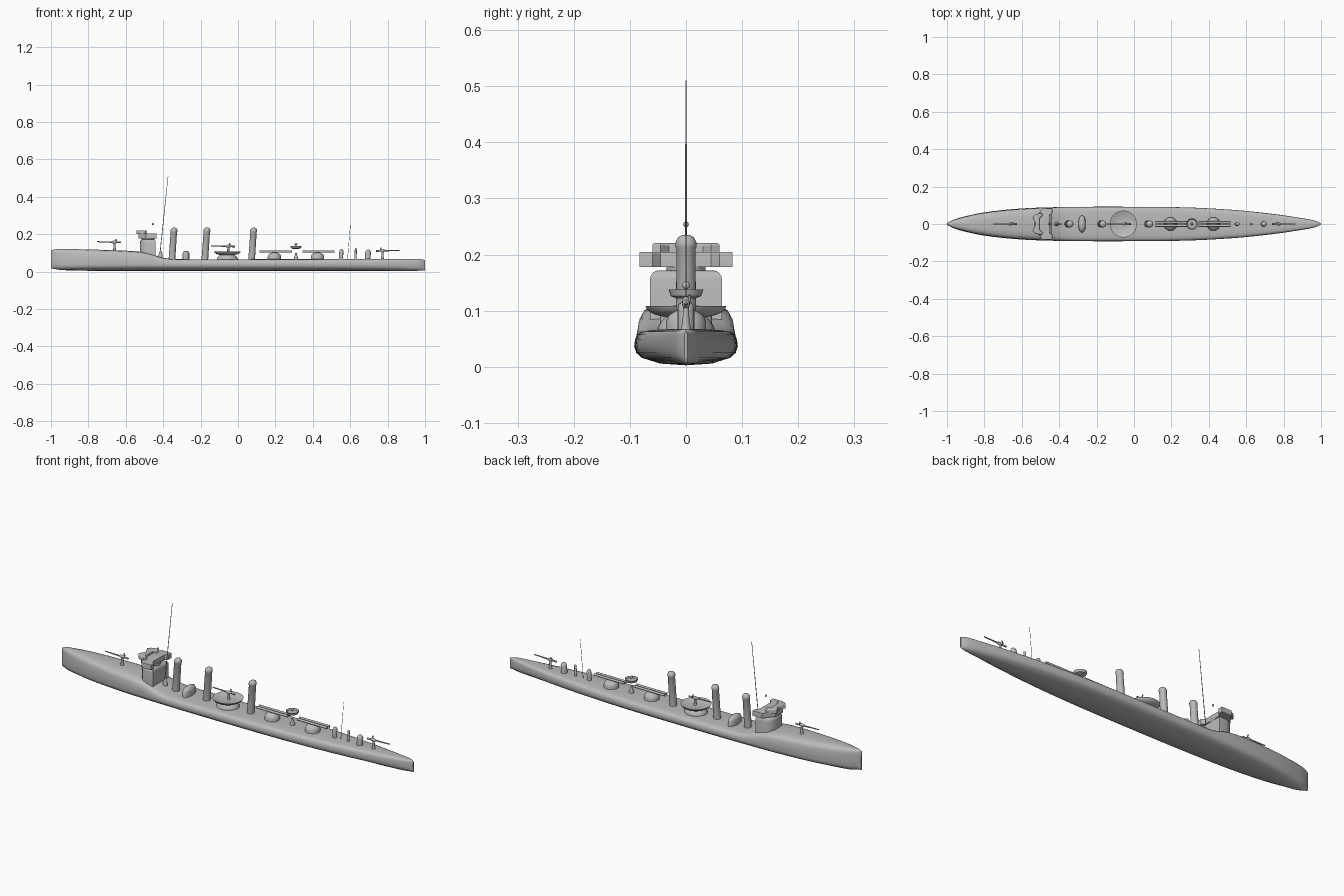
import bpy, bmesh, math
from mathutils import Vector, Matrix

cube = bpy.data.objects.get("Cube")
if cube:
    bpy.data.objects.remove(cube, do_unlink=True)

grey = bpy.data.materials.new("naval_grey")
grey.use_nodes = True
tone = (0.5, 0.5, 0.5, 1)
grey.diffuse_color = tone
grey.node_tree.nodes["Principled BSDF"].inputs["Base Color"].default_value = tone


def finish(name, bm, angle=40):
    bmesh.ops.remove_doubles(bm, verts=bm.verts, dist=1e-5)
    bmesh.ops.recalc_face_normals(bm, faces=bm.faces)
    mesh = bpy.data.meshes.new(name)
    bm.to_mesh(mesh)
    bm.free()
    mesh.materials.append(grey)
    ob = bpy.data.objects.new(name, mesh)
    bpy.context.collection.objects.link(ob)
    bpy.ops.object.select_all(action='DESELECT')
    ob.select_set(True)
    bpy.context.view_layer.objects.active = ob
    bpy.ops.object.shade_smooth_by_angle(angle=math.radians(angle))
    return ob


def lathe(name, profile, x, sx=1, sy=1, lean=0, y=0, n=24):
    """Spin an (r, z) profile round the z axis at x; lean shifts x with height."""
    bm = bmesh.new()
    z0 = profile[0][1]
    rings = []
    for r, z in profile:
        rings.append([bm.verts.new((x + lean * (z - z0) + r * sx * math.cos(2 * math.pi * i / n),
                                    y + r * sy * math.sin(2 * math.pi * i / n), z)) for i in range(n)])
    for a, b in zip(rings, rings[1:]):
        for i in range(n):
            bm.faces.new((a[i], a[(i + 1) % n], b[(i + 1) % n], b[i]))
    bm.faces.new(rings[0])
    bm.faces.new(rings[-1])
    bmesh.ops.dissolve_degenerate(bm, dist=1e-6, edges=bm.edges)
    return finish(name, bm)


def rod(name, a, b, r1, r2, n=10):
    a, b = Vector(a), Vector(b)
    d = b - a
    m = Matrix.Translation((a + b) / 2) @ d.to_track_quat('Z', 'Y').to_matrix().to_4x4()
    bm = bmesh.new()
    bmesh.ops.create_cone(bm, cap_ends=True, segments=n, radius1=r1, radius2=r2, depth=d.length, matrix=m)
    return finish(name, bm)


def ball(name, loc, r, scale=(1, 1, 1)):
    bm = bmesh.new()
    bmesh.ops.create_uvsphere(bm, u_segments=16, v_segments=10, radius=r,
                              matrix=Matrix.Translation(loc) @ Matrix.Diagonal((*scale, 1)))
    return finish(name, bm)


def prism(name, outline, z0, z1, bevel=0.0):
    """Extrude a half outline (y >= 0), mirrored across the centreline."""
    pts = outline + [(x, -y) for x, y in reversed(outline) if y > 0]
    bm = bmesh.new()
    face = bm.faces.new([bm.verts.new((x, y, z0)) for x, y in pts])
    ext = bmesh.ops.extrude_face_region(bm, geom=[face])
    top = [v for v in ext["geom"] if isinstance(v, bmesh.types.BMVert)]
    bmesh.ops.translate(bm, vec=(0, 0, z1 - z0), verts=top)
    if bevel:
        edges = [e for e in bm.edges if all(v in top for v in e.verts)]
        bmesh.ops.bevel(bm, geom=edges, offset=bevel, segments=4, profile=0.5, affect='EDGES')
    return finish(name, bm)


def curve_at(table, x):
    """Smooth interpolation through a table of (x, value)."""
    for i in range(len(table) - 1):
        (xa, va), (xb, vb) = table[i], table[i + 1]
        if x <= xb:
            t = (x - xa) / (xb - xa)
            pa, pb = table[max(i - 1, 0)], table[min(i + 2, len(table) - 1)]
            ma = (vb - pa[1]) / (xb - pa[0]) * (xb - xa)
            mb = (pb[1] - va) / (pb[0] - xa) * (xb - xa)
            return ((2 * t**3 - 3 * t**2 + 1) * va + (t**3 - 2 * t**2 + t) * ma
                    + (3 * t**2 - 2 * t**3) * vb + (t**3 - t**2) * mb)
    return table[-1][1]


# Hull: lofted rounded sections with a raised forecastle at the -x end
beam = [(-1, .003), (-.98, .016), (-.93, .034), (-.8, .062), (-.6, .083), (-.35, .091), (0, .092),
        (.3, .088), (.55, .074), (.75, .053), (.9, .031), (.97, .017), (1, .003)]
deck = [(-1, .113), (-.97, .12), (-.75, .117), (-.55, .109), (-.48, .099), (-.4, .074), (-.34, .067),
        (0, .066), (.97, .067), (1, .062)]
keel = [(-1, .018), (-.94, .008), (-.7, .004), (.9, .003), (1, .006)]
bm = bmesh.new()
rows = []
for i in range(81):
    x = -math.cos(math.pi * i / 80)
    w, d, k = curve_at(beam, x), curve_at(deck, x), curve_at(keel, x)
    h = d - .036
    half = [(0, k), (.5, k + .003), (.85, k + .013), (.96, k + .022), (1, .037), (.985, .036 + h * .4),
            (.95, .036 + h * .7), (.88, .036 + h * .86), (.72, .036 + h * .95), (.4, d), (0, d)]
    ring = half + [(-f, z) for f, z in half[-2:0:-1]]
    rows.append([bm.verts.new((x, f * w, z)) for f, z in ring])
for a, b in zip(rows, rows[1:]):
    for i in range(len(a)):
        j = (i + 1) % len(a)
        bm.faces.new((a[i], a[j], b[j], b[i]))
bm.faces.new(rows[0])
bm.faces.new(rows[-1])
finish("hull", bm, 50)

# Bridge: rounded house, neck, winged upper platform with a curved front screen
prism("bridge_house", [(-.525, 0), (-.522, .035), (-.505, .056), (-.48, .064), (-.44, .064), (-.44, 0)],
      .07, .172, .016)
lathe("bridge_neck", [(.035, .165), (.035, .182)], -.482)
prism("bridge_platform", [(-.532, 0), (-.532, .03), (-.51, .055), (-.492, .083), (-.437, .083), (-.437, .06),
                          (-.452, .045), (-.452, 0)], .178, .205, .003)
prism("bridge_screen", [(-.525, 0), (-.543, .035), (-.53, .05), (-.495, .06), (-.488, .045), (-.505, .03),
                        (-.505, 0)], .2, .221, .006)
ball("bridge_sight", (-.455, 0, .254), .005)

# Masts
lathe("mast_foot", [(.011, .06), (.011, .09), (.006, .105), (.002, .112)], -.414)
rod("fore_mast", (-.42, 0, .07), (-.374, 0, .51), .002, .0012)
rod("aft_mast", (.585, 0, .06), (.602, 0, .262), .0011, .0008)

# Funnels, leaning aft, with domed caps
for i, x in enumerate((-.354, -.178, .072)):
    lathe(f"funnel_{i + 1}", [(.018, .055), (.017, .21), (.0185, .213), (.0185, .222), (.014, .231), (.006, .235)],
          x, lean=.07)

# Cross-deck ventilator housing
lathe("ventilator", [(1, .055), (1, .09), (.85, .102), (.5, .109), (.1, .111)], -.278, sx=.02, sy=.046)


# Guns: pedestal, cradle and barrel pointing along aim
def gun(name, x, z, aim, reach):
    lathe(name + "_pedestal", [(.009, z - .045), (.006, z - .03), (.005, z)], x, n=12)
    ball(name + "_cradle", (x, 0, z), .01, (1.7, .7, .8))
    rod(name + "_barrel", (x - aim * .035, 0, z - .002), (x + aim * reach, 0, z + .002), .0045, .0025)
    rod(name + "_sight", (x - aim * .012, .006, z + .002), (x - aim * .006, .006, z + .016), .003, .003)


gun("fore_gun", -.66, .158, -1, .095)
gun("mid_gun", -.052, .136, -1, .092)
gun("aft_gun", .772, .112, 1, .092)

# Midship gun platform: dished disc on a round base
lathe("gun_platform_base", [(.056, .058), (.056, .07), (.05, .08), (.035, .093)], -.057, sy=.9)
lathe("gun_platform", [(.035, .088), (.055, .093), (.068, .1), (.072, .108), (.069, .108), (.06, .102), (.02, .1)],
      -.057, n=40)

# Torpedo mounts: domed turntable carrying twin tubes
for tag, x, a, b in (("fore", .195, .115, .29), ("aft", .425, .345, .515)):
    lathe(f"torpedo_mount_{tag}", [(.036, .058), (.036, .08), (.031, .092), (.018, .1), (.004, .103)], x)
    for side in (-1, 1):
        rod(f"torpedo_tube_{tag}_{'left' if side > 0 else 'right'}", (a, side * .009, .108),
            (b, side * .009, .108), .006, .006, 12)

# Searchlight stand between the mounts
lathe("searchlight_foot", [(.012, .06), (.011, .075), (.005, .09), (.003, .103)], .31)
lathe("searchlight_platform", [(.017, .122), (.027, .126), (.031, .138), (.028, .138), (.024, .132), (.004, .132)], .31)
ball("searchlight", (.31, 0, .145), .007)

# Aft deck vents with rounded tops
for i, (x, r, top) in enumerate(((.55, .011, .12), (.627, .006, .125), (.693, .015, .118))):
    lathe(f"aft_vent_{i + 1}", [(r, .055), (r, top - r), (r * .85, top - r * .5), (r * .5, top - r * .14),
                                (r * .1, top)], x, lean=.05, n=16)
